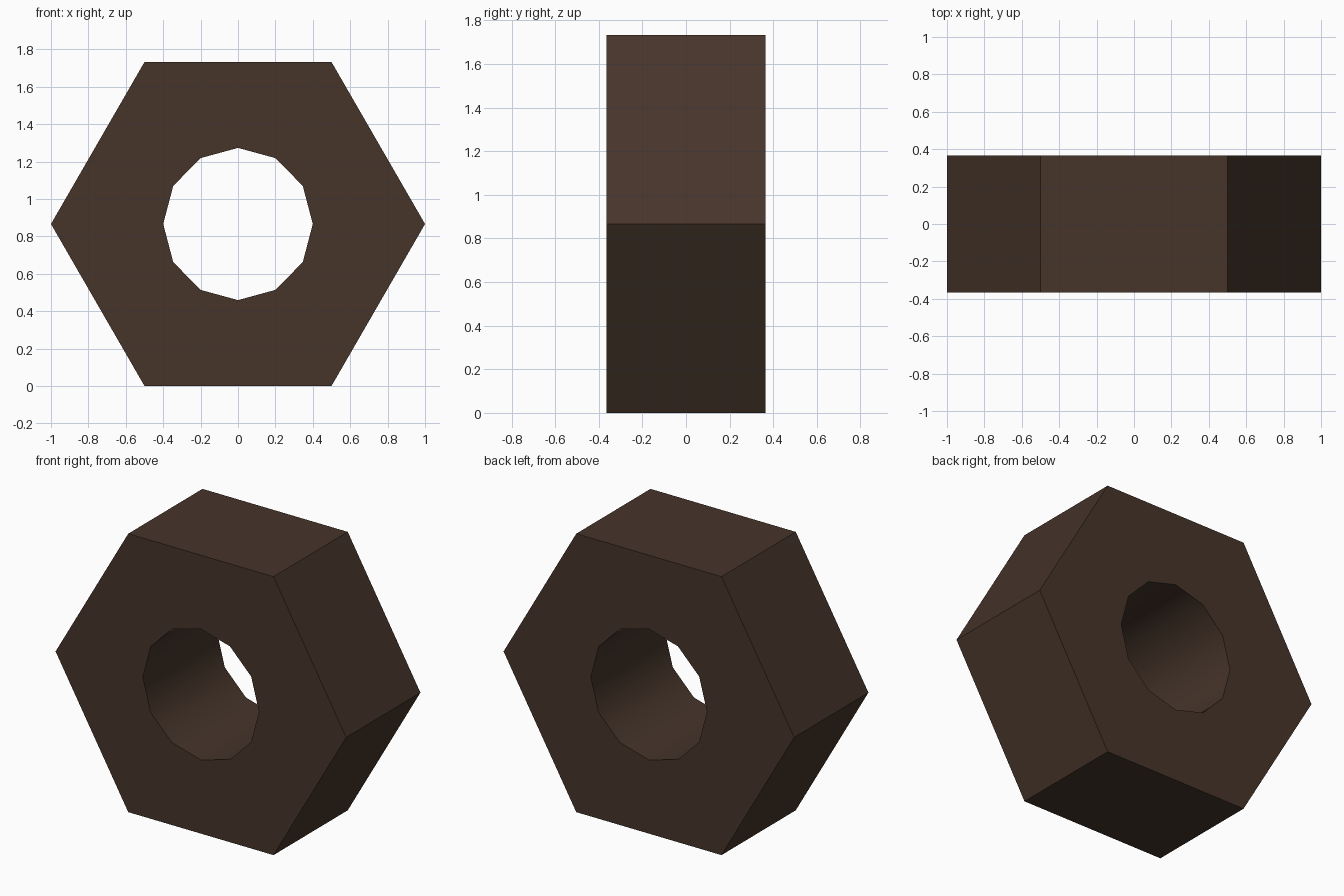
import bpy, bmesh, math

if "Cube" in bpy.data.objects:
    bpy.data.objects.remove(bpy.data.objects["Cube"])

HALF = 0.365                     # half thickness along y
ZC = math.sqrt(3) / 2            # height of the bore axis

mat = bpy.data.materials.new("dark brown")
mat.diffuse_color = (0.061, 0.035, 0.023, 1)
mat.use_nodes = True
mat.node_tree.nodes["Principled BSDF"].inputs["Base Color"].default_value = mat.diffuse_color

bm = bmesh.new()


def ring(n, rx, rz, y):
    return [bm.verts.new((rx * math.cos(2 * math.pi * i / n), y,
                          ZC + rz * math.sin(2 * math.pi * i / n))) for i in range(n)]


def wall(a, b):
    n = len(a)
    for i in range(n):
        j = (i + 1) % n
        bm.faces.new((a[i], a[j], b[j], b[i]))


# Outer hexagon and twelve-sided bore, front and back
outer = [ring(6, 1, 1, y) for y in (-HALF, HALF)]
bore = [ring(12, 0.4, 0.407, y) for y in (-HALF, HALF)]
wall(*outer)
wall(*bore)

# Flat end faces between hexagon and bore
for o, h in zip(outer, bore):
    for k in range(6):
        a, b = o[k], o[(k + 1) % 6]
        p, q, r = h[2 * k], h[2 * k + 1], h[(2 * k + 2) % 12]
        for tri in ((a, b, q), (a, q, p), (b, r, q)):
            bm.faces.new(tri)

bmesh.ops.recalc_face_normals(bm, faces=bm.faces[:])
mesh = bpy.data.meshes.new("hex_nut")
bm.to_mesh(mesh)
bm.free()
mesh.materials.append(mat)

nut = bpy.data.objects.new("hex_nut", mesh)
bpy.context.collection.objects.link(nut)

# Smooth bore, sharp hexagon edges
bpy.context.view_layer.objects.active = nut
nut.select_set(True)
bpy.ops.object.shade_smooth_by_angle(angle=math.radians(40))
